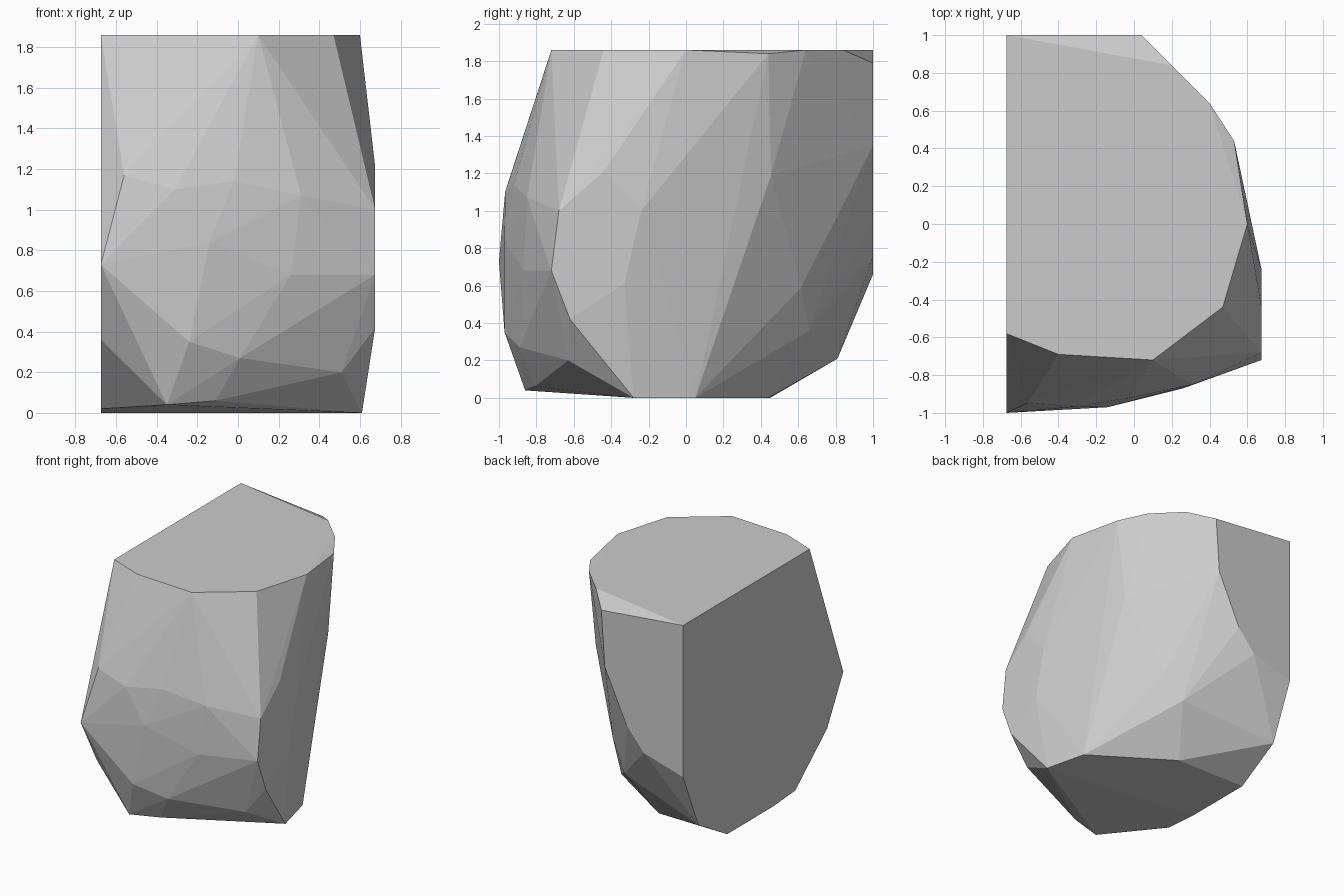
import bpy
import bmesh
import math

# Flat cut planes of the boulder
LEFT, RIGHT = -.675, .675
FRONT, BACK = -1, 1
BOTTOM, TOP = 0, 1.86


def remove_default_cube():
    cube = bpy.data.objects.get("Cube")
    if cube:
        bpy.data.objects.remove(cube, do_unlink=True)


def make_material(name, colour):
    material = bpy.data.materials.new(name)
    material.use_nodes = True
    material.diffuse_color = colour
    shader = next(node for node in material.node_tree.nodes
                  if node.type == "BSDF_PRINCIPLED")
    shader.inputs["Base Color"].default_value = colour
    shader.inputs["Roughness"].default_value = .9
    return material


def on_x(x, corners):
    """Corners given as (y, z) on a plane of constant x."""
    return [(x, y, z) for y, z in corners]


def on_y(y, corners):
    """Corners given as (x, z) on a plane of constant y."""
    return [(x, y, z) for x, z in corners]


def on_z(z, corners):
    """Corners given as (x, y) on a plane of constant z."""
    return [(x, y, z) for x, y in corners]


def chiselled_solid(name, corners, material):
    """Wrap the corners in a faceted skin and merge its coplanar triangles."""
    bm = bmesh.new()
    for corner in corners:
        bm.verts.new(corner)
    hull = bmesh.ops.convex_hull(bm, input=bm.verts[:], use_existing_faces=False)
    unused = {item for key in ("geom_interior", "geom_unused")
              for item in hull[key] if isinstance(item, bmesh.types.BMVert)}
    bmesh.ops.delete(bm, geom=list(unused), context="VERTS")
    bmesh.ops.dissolve_limit(bm, angle_limit=math.radians(.5),
                             verts=bm.verts[:], edges=bm.edges[:])
    bmesh.ops.recalc_face_normals(bm, faces=bm.faces[:])
    mesh = bpy.data.meshes.new(name)
    bm.to_mesh(mesh)
    bm.free()
    mesh.materials.append(material)
    solid = bpy.data.objects.new(name, mesh)
    bpy.context.collection.objects.link(solid)
    return solid


remove_default_cube()
stone = make_material("stone grey", (.6, .6, .6, 1))

# Level top with a chipped back corner
top_rim = on_z(TOP, [
    (LEFT, BACK), (LEFT, -.58), (-.4, -.69), (.1, -.72),
    (.47, -.44), (.6, 0), (.4, .64), (.2, .84)])
chipped_rim = [(.53, .44, 1.84), (.04, BACK, 1.79)]

# Sheer left wall
left_wall = on_x(LEFT, [
    (FRONT, .73), (-.8, .36), (-.4, .02), (-.12, BOTTOM),
    (.45, BOTTOM), (.81, .21), (BACK, .66)])

# Narrow upright facet on the right
right_wall = on_x(RIGHT, [
    (-.72, .68), (-.68, 1), (-.44, 1.21),
    (-.24, 1), (-.33, .61), (-.62, .42)])

# Sheer back wall, tapering downwards
back_wall = on_y(BACK, [(.01, 1.35), (-.18, .94), (-.33, .76)])

# Resting face
base = on_z(BOTTOM, [(.61, -.28), (.53, .05), (-.07, .44)])

# Bulging front, then its undercut
front_bulge = [
    (-.56, -.945, 1.17), (-.31, -.967, 1.1), (-.02, -.92, 1.14),
    (.31, -.85, 1.07), (-.14, -.97, .84), (.26, -.87, .68)]
front_undercut = [
    (-.24, -.97, .35), (.01, -.89, .27), (-.35, -.86, .04),
    (-.11, -.81, .06), (.51, -.63, .2)]

# Rounded back right shoulder
back_shoulder = [
    (.47, .455, 1.19), (.21, .615, .59), (.08, .66, .36), (-.04, .8, .59)]

chiselled_solid("boulder",
                top_rim + chipped_rim + left_wall + right_wall + back_wall
                + base + front_bulge + front_undercut + back_shoulder,
                stone)
